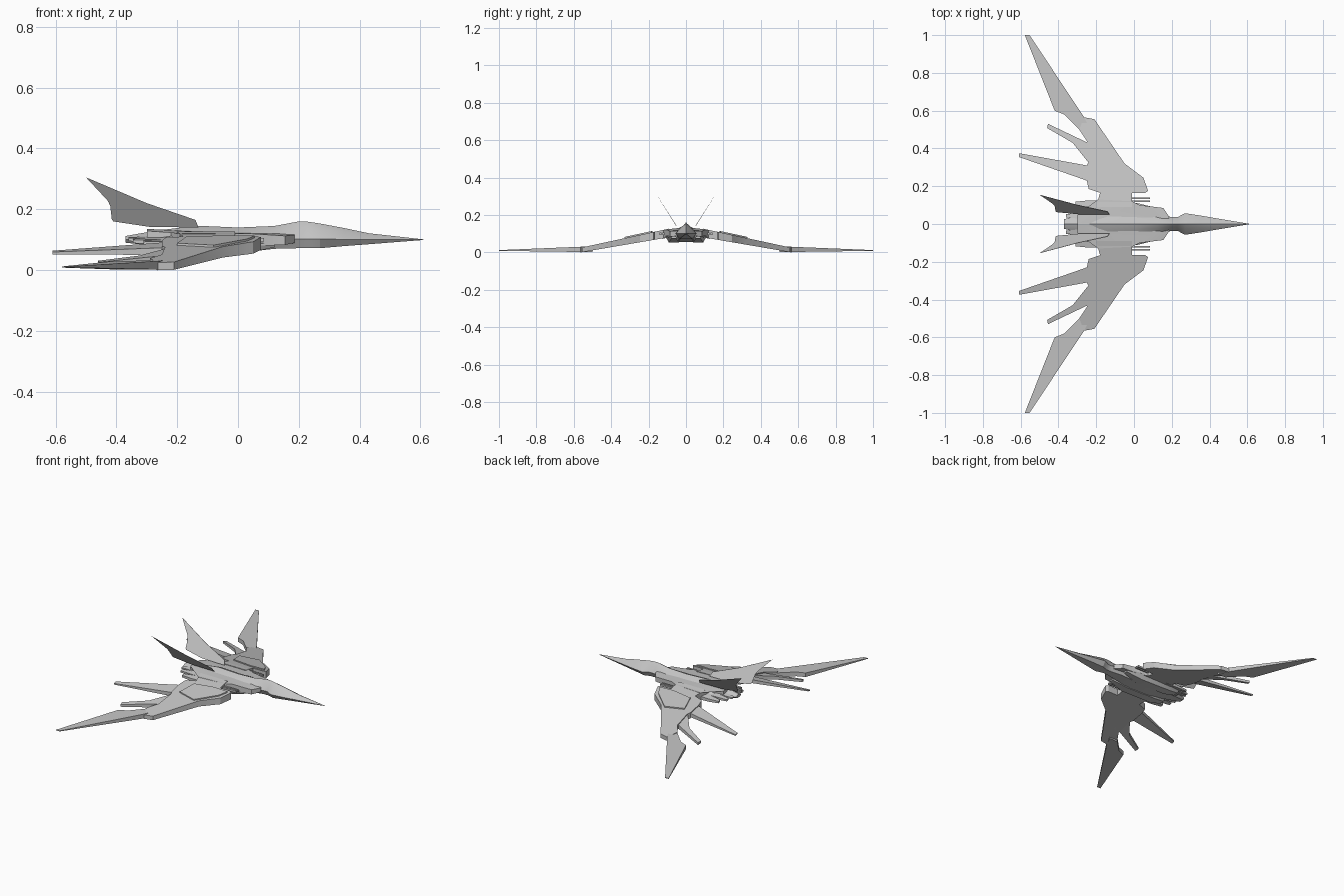
import bpy
import bmesh
from math import radians

default_cube = bpy.data.objects.get("Cube")
if default_cube:
    bpy.data.objects.remove(default_cube, do_unlink=True)

hull_grey = bpy.data.materials.new("hull grey")
hull_grey.use_nodes = True
hull_colour = (0.55, 0.55, 0.55, 1)
hull_grey.diffuse_color = hull_colour
hull_grey.node_tree.nodes["Principled BSDF"].inputs["Base Color"].default_value = hull_colour


def finish(name, mesh_builder, mirrored):
    """Turn a bmesh into a named, shaded object, mirrored across the centreline if asked."""
    bmesh.ops.recalc_face_normals(mesh_builder, faces=mesh_builder.faces[:])
    mesh = bpy.data.meshes.new(name)
    mesh_builder.to_mesh(mesh)
    mesh_builder.free()
    mesh.materials.append(hull_grey)
    part = bpy.data.objects.new(name, mesh)
    bpy.context.collection.objects.link(part)
    if mirrored:
        mirror = part.modifiers.new("mirror", 'MIRROR')
        mirror.use_axis = (False, True, False)
        mirror.use_mirror_merge = False
    bpy.ops.object.select_all(action='DESELECT')
    part.select_set(True)
    bpy.context.view_layer.objects.active = part
    bpy.ops.object.shade_smooth_by_angle(angle=radians(25))
    return part


def bridge(builder, first, second):
    """Join two equal rings of vertices with quads."""
    count = len(first)
    for i in range(count):
        j = (i + 1) % count
        builder.faces.new((first[i], first[j], second[j], second[i]))


def plate(name, outline, top, thickness, mirrored=True):
    """Flat panel from a plan outline; top and thickness are functions of x and y."""
    builder = bmesh.new()
    upper = [builder.verts.new((x, y, top(x, y))) for x, y in outline]
    lower = [builder.verts.new((x, y, top(x, y) - thickness(x, y))) for x, y in outline]
    builder.faces.new(upper)
    builder.faces.new(lower[::-1])
    bridge(builder, upper, lower)
    bmesh.ops.triangulate(builder, faces=[f for f in builder.faces if len(f.verts) > 4])
    return finish(name, builder, mirrored)


def loft(name, stations, mirrored=False, centre=0):
    """Hull from stations of (x, half width, top, edge height, bottom)."""
    builder = bmesh.new()
    rings = []
    for x, width, top, edge, bottom in stations:
        shoulder = edge + (top - edge) * 0.7
        half = [(0.4, shoulder), (1, edge), (0.6, bottom)]
        section = [(0, top)] + half + [(-s, z) for s, z in reversed(half)]
        rings.append([builder.verts.new((x, centre + s * width, z)) for s, z in section])
    for first, second in zip(rings, rings[1:]):
        bridge(builder, first, second)
    builder.faces.new(rings[0])
    builder.faces.new(rings[-1])
    return finish(name, builder, mirrored)


# Wing surface slopes
def wing_top(x, y):
    return 0.146 - 0.215 * y


def wing_depth(x, y):
    return 0.05 - 0.044 * y


def feather_top(x, y):
    return wing_top(x, y) - 0.006


def feather_depth(x, y):
    return 0.026 + (x + 0.2) * 0.045


# Central body and beak-like nose
loft("fuselage", [
    (-.37, .025, .112, .1, .09),
    (-.28, .05, .128, .1, .08),
    (-.14, .07, .146, .11, .06),
    (0, .07, .14, .105, .056),
    (.12, .055, .145, .104, .07),
    (.2, .036, .16, .102, .072),
    (.23, .036, .159, .102, .072),
    (.27, .057, .153, .102, .072),
    (.35, .045, .138, .101, .079),
    (.43, .031, .121, .101, .085),
    (.61, .001, .101, .1, .099)])

# Broad shoulders beside the body
plate("body_shoulder",
      [(.19, 0), (.185, .04), (.155, .085), (.03, .1), (-.01, .12),
       (-.19, .13), (-.22, .06), (-.3, .05), (-.3, 0)],
      lambda x, y: 0.135 - 0.12 * y - max(x, 0) * 0.08,
      lambda x, y: 0.045 - max(x, 0) * 0.1)

# Engine blocks under the body
loft("engine_block", [
    (-.27, .03, .104, .085, .07),
    (-.2, .045, .115, .085, .058),
    (.02, .045, .11, .085, .053),
    (.12, .02, .1, .09, .075)], mirrored=True, centre=.065)

# Inner wing with its forward lobe
plate("inner_wing",
      [(.05, .245), (.075, .175), (.06, .165), (-.01, .165), (-.01, .09),
       (-.2, .09), (-.18, .165), (-.24, .185), (-.25, .23), (-.25, .31),
       (-.24, .33), (-.25, .44), (-.29, .5), (-.265, .565), (-.21, .555),
       (-.05, .32)],
      wing_top, wing_depth)

# Raised armour on the inner wing
plate("wing_armour",
      [(.03, .235), (.055, .185), (-.04, .18), (-.17, .2), (-.2, .3), (-.08, .33)],
      lambda x, y: wing_top(x, y) + 0.007, lambda x, y: 0.02)

# Long outer blade
plate("outer_blade",
      [(-.578, 1), (-.553, 1), (-.265, .567), (-.23, .5), (-.29, .5),
       (-.37, .58), (-.42, .6)],
      lambda x, y: 0.053 - 0.041 * y,
      lambda x, y: 0.0585 - 0.0545 * y)

# Trailing wing feathers
feathers = {
    "long_wing_feather":
        [(-.2, .21), (-.27, .237), (-.61, .355), (-.61, .375), (-.25, .31), (-.2, .31)],
    "short_wing_feather":
        [(-.2, .33), (-.245, .33), (-.325, .43), (-.46, .508), (-.455, .53),
         (-.255, .435), (-.2, .42)],
}
for feather_name, outline in feathers.items():
    plate(feather_name, outline, feather_top, feather_depth)

# Small tail feathers between the wings
for index, (tip_x, tip_y) in enumerate([(-.36, .045), (-.345, .075), (-.31, .11)]):
    plate("tail_feather_" + "abc"[index],
          [(-.15, tip_y - .03), (tip_x, tip_y - .01), (tip_x, tip_y + .008),
           (-.24, tip_y + .015), (-.15, tip_y + .015)],
          lambda x, y: 0.126 - 0.2 * y + x * 0.03,
          lambda x, y: 0.024 + (x + 0.15) * 0.07)

# Gun barrels in front of the wing roots
for barrel_y in (.12, .136):
    builder = bmesh.new()
    bmesh.ops.create_cube(builder, size=1)
    for vert in builder.verts:
        vert.co.x = vert.co.x * 0.13 + 0.02
        vert.co.y = vert.co.y * 0.009 + barrel_y
        vert.co.z = vert.co.z * 0.012 + 0.1
    finish("gun_barrel", builder, True)

# Canted tail fins, drawn in side profile and leaned outward
fin_profile = [(-.13, .14), (-.14, .165), (-.3, .22), (-.5, .305), (-.43, .23),
               (-.35, .222), (-.36, .212), (-.425, .222), (-.42, .21), (-.33, .185),
               (-.415, .167), (-.41, .16), (-.29, .142)]
builder = bmesh.new()
sides = []
for offset in (-0.003, 0.003):
    sides.append([builder.verts.new((x, 0.057 + (z - 0.15) * 0.63 + offset * (0.6 + x), z))
                  for x, z in fin_profile])
    builder.faces.new(sides[-1])
bridge(builder, *sides)
bmesh.ops.triangulate(builder, faces=[f for f in builder.faces if len(f.verts) > 4])
finish("tail_fin", builder, True)
